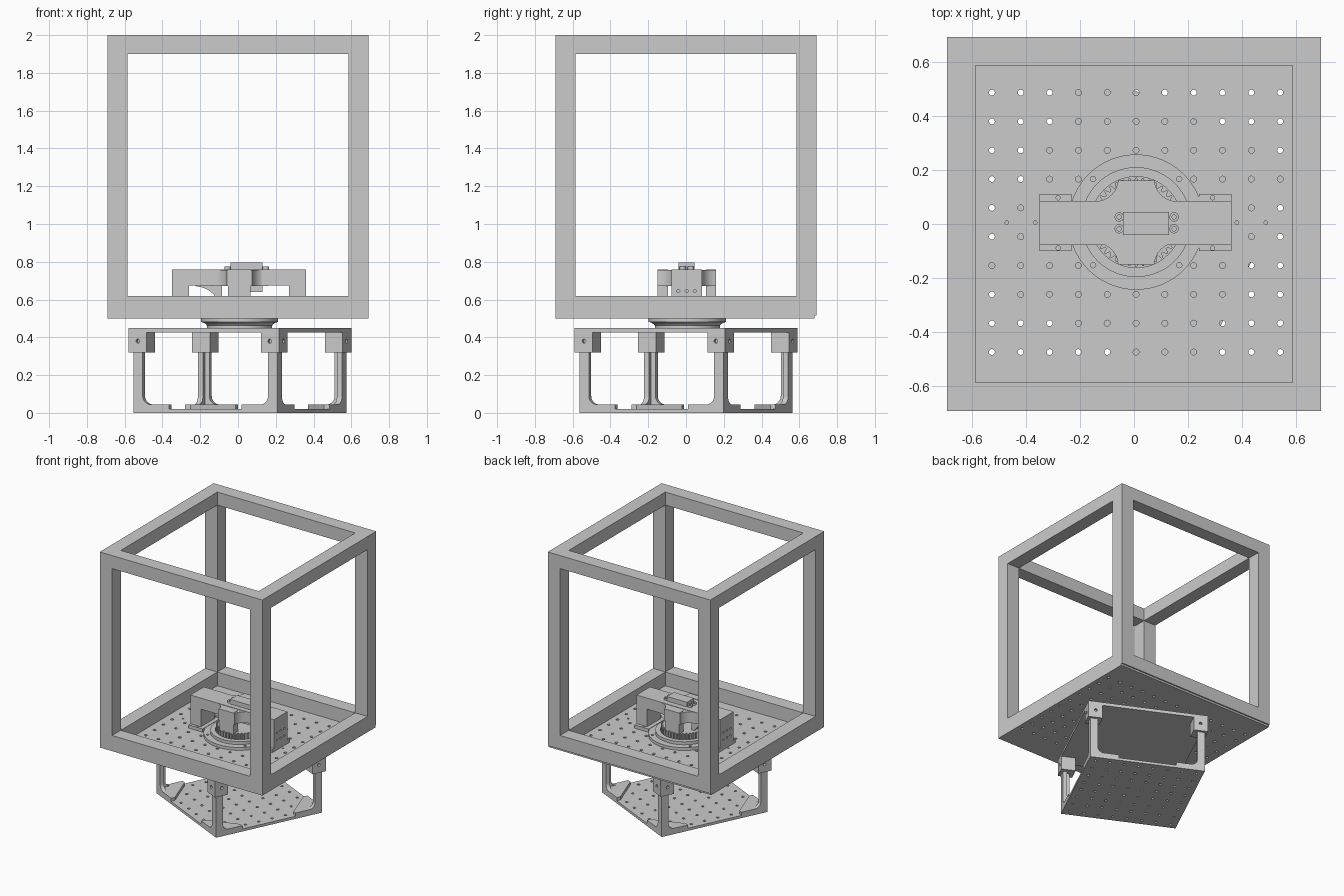
import bpy, bmesh
from math import sin, cos, pi, radians
from mathutils import Vector, Matrix
from mathutils.geometry import tessellate_polygon

if "Cube" in bpy.data.objects:
    bpy.data.objects.remove(bpy.data.objects["Cube"])

UP = Matrix.Identity(4)
ALONG_Y = Matrix(((1, 0, 0, 0), (0, 0, 1, 0), (0, 1, 0, 0), (0, 0, 0, 1)))  # profile (x, z)
ALONG_X = Matrix(((0, 0, 1, 0), (1, 0, 0, 0), (0, 1, 0, 0), (0, 0, 0, 1)))  # profile (y, z)


def finish(name, bm, m=UP):
    bm.transform(m)
    bmesh.ops.recalc_face_normals(bm, faces=bm.faces)
    me = bpy.data.meshes.new(name)
    bm.to_mesh(me)
    bm.free()
    ob = bpy.data.objects.new(name, me)
    bpy.context.collection.objects.link(ob)
    return ob


def prism(name, loops, c0, c1, m=UP):
    """Extrude an outline (first loop) with holes (other loops)."""
    bm = bmesh.new()
    flat = [p for lp in loops for p in lp]
    lo = [bm.verts.new((p[0], p[1], c0)) for p in flat]
    hi = [bm.verts.new((p[0], p[1], c1)) for p in flat]
    if len(loops) == 1:
        bm.faces.new(lo)
        bm.faces.new(hi)
    else:
        for t in tessellate_polygon([[Vector((p[0], p[1], 0)) for p in lp] for lp in loops]):
            bm.faces.new([lo[i] for i in t])
            bm.faces.new([hi[i] for i in t])
    s = 0
    for lp in loops:
        n = len(lp)
        for i in range(n):
            a, b = s + i, s + (i + 1) % n
            bm.faces.new((lo[a], lo[b], hi[b], hi[a]))
        s += n
    return finish(name, bm, m)


def rect(x0, x1, y0, y1):
    return [(x0, y0), (x1, y0), (x1, y1), (x0, y1)]


def arc(cx, cy, r, a0, a1, n):
    return [(cx + r * cos(radians(a0 + (a1 - a0) * i / n)),
             cy + r * sin(radians(a0 + (a1 - a0) * i / n))) for i in range(n + 1)]


def circle(cx, cy, r, n=12):
    return arc(cx, cy, r, 0, 360, n)[:-1]


def lathe(name, profile, cx, cy, n=64):
    bm = bmesh.new()
    rings = [[bm.verts.new((x, y, z)) for x, y in circle(cx, cy, r, n)] for r, z in profile]
    bm.faces.new(rings[0])
    bm.faces.new(rings[-1])
    for a, b in zip(rings, rings[1:]):
        for i in range(n):
            j = (i + 1) % n
            bm.faces.new((a[i], a[j], b[j], b[i]))
    return finish(name, bm)


# Upper cube frame: two square rings and four posts
O, I = 0.69, 0.585
prism("frame_top_ring", [rect(-O, O, -O, O), rect(-I, I, -I, I)], 1.9, 2.0)
prism("frame_bottom_ring", [rect(-O, O, -O, O), rect(-I, I, -I, I)], 0.515, 0.62)
for sx in (-1, 1):
    for sy in (-1, 1):
        xs, ys = sorted((sx * I, sx * O)), sorted((sy * I, sy * O))
        prism("frame_post", [rect(*xs, *ys)], 0.62, 1.9)

# Perforated floor of the upper frame
CX, CY = 0.008, 0.007
holes = []
for i in range(-1, 12):
    for j in range(10):
        x, y = -0.525 + 0.1065 * i, -0.473 + 0.1065 * j
        if (x - CX) ** 2 + (y - CY) ** 2 > 0.262 ** 2:
            holes.append(circle(x, y, 0.011))
holes += [circle(x, 0.005, 0.007, 8) for x in (-0.47, -0.365, 0.38, 0.487)]
prism("frame_floor", [rect(-O, O, -O, 0.68)] + holes, 0.5, 0.515)

# Turntable: neck below the floor, flange, ring and gear above it
lathe("turntable_neck", [(0.172, 0.448), (0.172, 0.462), (0.178, 0.470), (0.19, 0.477),
                         (0.205, 0.482), (0.205, 0.502)], CX, CY)
bolts = [circle(CX + 0.225 * cos(a), CY + 0.225 * sin(a), 0.01)
         for a in [pi / 4 + k * pi / 2 for k in range(4)]]
prism("turntable_flange", [circle(CX, CY, 0.25, 64)] + bolts, 0.513, 0.537)
prism("turntable_ring", [circle(CX, CY, 0.203, 64), circle(CX, CY, 0.168, 64)], 0.53, 0.56)
teeth = []
N = 40
for k in range(N):
    for f, r in ((-0.38, 0.148), (-0.12, 0.164), (0.12, 0.164), (0.38, 0.148)):
        a = 2 * pi * (k + f) / N
        teeth.append((CX + r * cos(a), CY + r * sin(a)))
prism("gear", [teeth], 0.53, 0.6)

# Bridge over the turntable
prism("bridge_beam", [[(-0.32, 0.53), (-0.26, 0.53), (-0.26, 0.675), (0.27, 0.675),
                       (0.27, 0.53), (0.33, 0.53), (0.33, 0.76), (-0.32, 0.76)]],
      -0.078, 0.085, ALONG_Y)
end_holes = [circle(y, z, 0.008, 10) for y in (-0.04, 0.003, 0.046) for z in (0.59, 0.645)]
for x0, x1 in ((-0.35, -0.32), (0.33, 0.36)):
    prism("bridge_end_plate", [rect(-0.078, 0.085, 0.53, 0.76)] + end_holes, x0, x1, ALONG_X)
for x0, x1, hx in ((-0.35, -0.23, -0.28), (0.24, 0.36, 0.29)):
    prism("bridge_foot", [rect(x0, x1, -0.1, 0.11), circle(hx, -0.089, 0.008),
                          circle(hx, 0.097, 0.008)], 0.514, 0.54)
prism("bridge_gusset", [[(-0.24, 0.68)] + arc(-0.23, 0.53, 0.14, 85, 30, 8)
                        + [(-0.1, 0.60), (-0.085, 0.60), (-0.085, 0.68)]], -0.05, 0.055, ALONG_Y)

# Hub with concave corners and two drop arms
hub = []
for sx, sy in ((1, 1), (-1, 1), (-1, -1), (1, -1)):
    q = [(sx * x, sy * y) for x, y in arc(0.15, 0.16, 0.083, 270, 180, 8)]
    hub += q if sx * sy > 0 else q[::-1]
hub = [(CX + x, CY + (0.153 if y > 0.15 else -0.157 if y < -0.15 else y)) for x, y in hub]
prism("hub", [hub], 0.672, 0.757)
for y0, y1 in ((-0.15, -0.095), (0.105, 0.16)):
    prism("hub_arm", [rect(-0.053, 0.066, y0, y1)], 0.595, 0.76)

# Motor on top with its mounting screws
prism("motor", [rect(-0.04, 0.13, -0.04, 0.045)], 0.64, 0.795)
for x in (-0.055, 0.148):
    for y in (-0.018, 0.026):
        prism("motor_screw", [circle(x, y, 0.017, 16), circle(x, y, 0.008, 10)], 0.755, 0.775)

# Lower cage, turned about z
TURN = Matrix.Translation((0.01, 0, 0)) @ Matrix.Rotation(radians(-25.6), 4, 'Z')
h, g = 0.442, 0.423
grid = [circle(-0.373 + 0.1065 * i, -0.373 + 0.1065 * j, 0.010)
        for i in range(8) for j in range(8)]
prism("cage_floor", [rect(-g, g, -g, g)] + grid, 0, 0.02, TURN)
prism("cage_roof", [rect(-h, h, -h, h)], 0.425, 0.45, TURN)
post = [(0, 0.015), (0.21, 0.015), (0.21, 0.045), (0.1, 0.045)]
post += arc(0.1, 0.09, 0.045, 270, 180, 8)[1:] + [(0.055, 0.43), (0, 0.43)]
for k in range(4):
    turn = TURN @ Matrix.Rotation(k * pi / 2, 4, 'Z')
    inner = turn @ Matrix.Translation((-g, -g, 0))
    outer = turn @ Matrix.Translation((-h, -h, 0))
    prism("cage_bracket", [[(0, 0), (0.21, 0), (0.21, 0.03), (0.03, 0.21), (0, 0.21)]],
          0.018, 0.045, inner)
    for axis in (ALONG_X, ALONG_Y):
        prism("cage_post", [post], 0, 0.03, inner @ axis)
        prism("cage_cap_wall", [rect(0, 0.105, 0.32, 0.45), circle(0.055, 0.38, 0.011)],
              0, 0.03, outer @ axis)
    prism("cage_cap_core", [rect(0.03, 0.105, 0.03, 0.105)], 0.32, 0.45, outer)

# Smooth the round parts, keep hard edges
for ob in bpy.context.scene.objects:
    ob.select_set(True)
    bpy.context.view_layer.objects.active = ob
bpy.ops.object.shade_smooth_by_angle(angle=radians(30))
